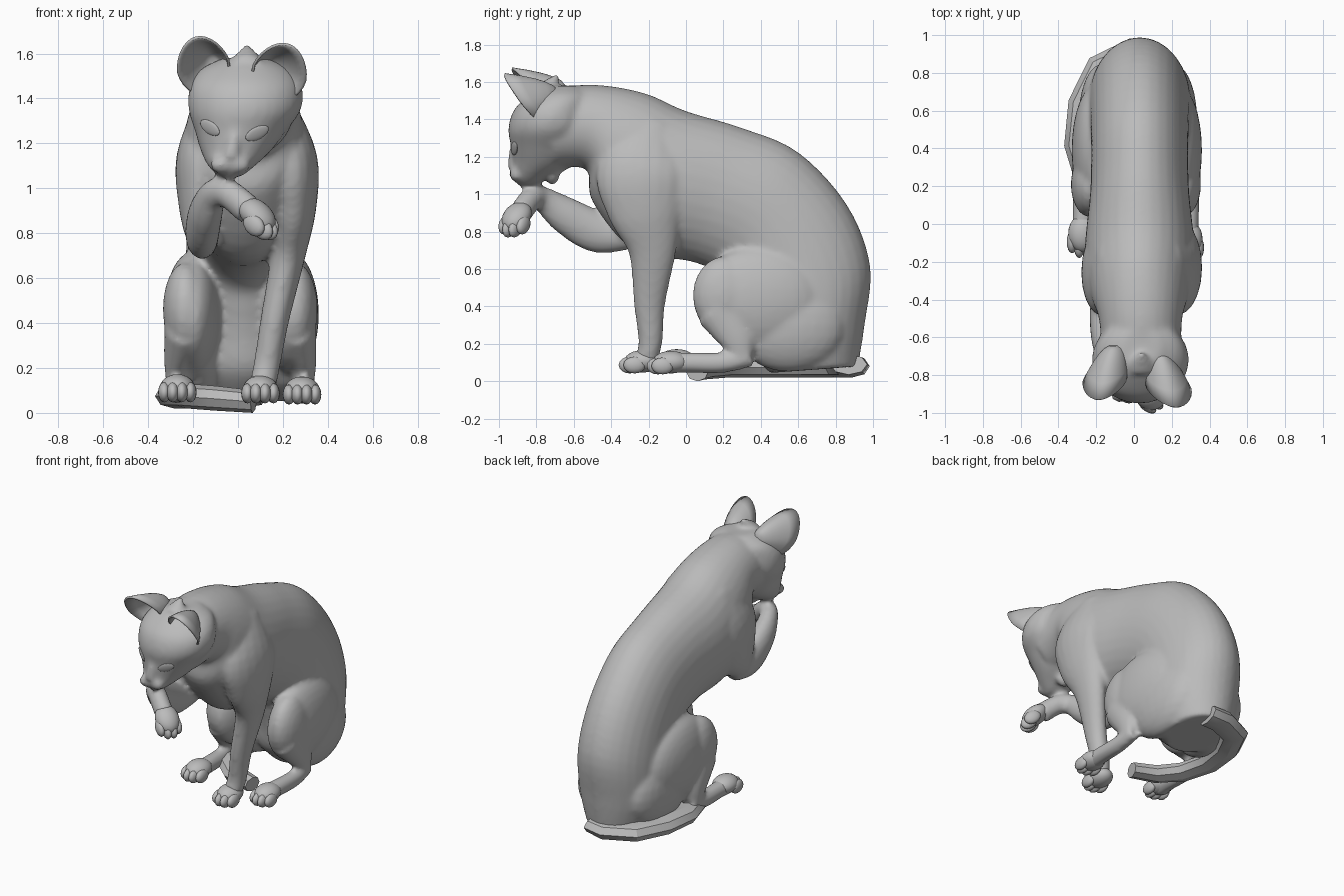
import bpy, bmesh, math
from mathutils import Vector, Matrix

if "Cube" in bpy.data.objects:
    bpy.data.objects.remove(bpy.data.objects["Cube"])

fur = bpy.data.materials.new("grey_fur")
fur.diffuse_color = (0.5, 0.5, 0.5, 1)
fur.use_nodes = True
fur.node_tree.nodes["Principled BSDF"].inputs["Base Color"].default_value = fur.diffuse_color


def smooth_rows(rows, steps=5):
    """Catmull-Rom interpolation of any row of numbers."""
    rows = [Vector(r) for r in rows]
    out = []
    for i in range(len(rows) - 1):
        p0, p1 = rows[max(i - 1, 0)], rows[i]
        p2, p3 = rows[i + 1], rows[min(i + 2, len(rows) - 1)]
        for s in range(steps):
            t = s / steps
            out.append(0.5 * (2 * p1 + (p2 - p0) * t + (2 * p0 - 5 * p1 + 4 * p2 - p3) * t * t
                              + (3 * p1 - p0 - 3 * p2 + p3) * t ** 3))
    return out + [rows[-1]]


def skin(bm, frames, sides):
    """Closed loft through (centre, side vector, up vector) frames."""
    rings = []
    for c, a, b in frames:
        rings.append([bm.verts.new(c + a * math.cos(k * math.tau / sides) + b * math.sin(k * math.tau / sides))
                      for k in range(sides)])
    faces = [bm.faces.new(rings[0]), bm.faces.new(rings[-1][::-1])]
    for r, q in zip(rings, rings[1:]):
        for k in range(sides):
            n = (k + 1) % sides
            faces.append(bm.faces.new((r[k], q[k], q[n], r[n])))
    bmesh.ops.recalc_face_normals(bm, faces=faces)


def profile_loft(bm, rows, sides=32):
    """Rows: x, y and z of one edge, y and z of the opposite edge, half width."""
    frames = []
    for x, y1, z1, y2, z2, w in smooth_rows(rows):
        frames.append((Vector((x, (y1 + y2) / 2, (z1 + z2) / 2)), Vector((w, 0, 0)),
                       Vector((0, (y1 - y2) / 2, (z1 - z2) / 2))))
    skin(bm, frames, sides)


def limb(bm, rows, sides=20, steps=5, ref=(1, 0, 0)):
    """Rows: x, y, z, radius along ref, radius across it."""
    pts = smooth_rows(rows, steps)
    frames = []
    for i, p in enumerate(pts):
        t = (pts[min(i + 1, len(pts) - 1)] - pts[max(i - 1, 0)])
        t = Vector(t[:3]).normalized()
        a = Vector(ref)
        a = (a - t * a.dot(t)).normalized()
        frames.append((Vector(p[:3]), a * p[3], t.cross(a) * p[4]))
    skin(bm, frames, sides)


def ball(bm, loc, scale, rot=None, seg=24):
    m = Matrix.Translation(loc) @ (rot or Matrix()) @ Matrix.Diagonal((*scale, 1))
    bmesh.ops.create_uvsphere(bm, u_segments=seg, v_segments=seg // 2, radius=1, matrix=m)


def finish(bm, name, angle=40):
    me = bpy.data.meshes.new(name)
    bm.to_mesh(me)
    bm.free()
    me.materials.append(fur)
    ob = bpy.data.objects.new(name, me)
    bpy.context.collection.objects.link(ob)
    bpy.ops.object.select_all(action='DESELECT')
    ob.select_set(True)
    bpy.context.view_layer.objects.active = ob
    bpy.ops.object.shade_smooth_by_angle(angle=math.radians(angle))
    return ob


# Torso: back edge, belly edge, half width
bm = bmesh.new()
profile_loft(bm, [
    (0.04, -0.74, 1.57, -0.70, 1.14, 0.21),
    (0.035, -0.48, 1.585, -0.53, 1.13, 0.22),
    (0.03, -0.22, 1.54, -0.50, 0.96, 0.26),
    (0.03, 0.00, 1.445, -0.28, 0.70, 0.29),
    (0.03, 0.30, 1.355, 0.03, 0.64, 0.262),
    (0.03, 0.60, 1.225, 0.20, 0.56, 0.257),
    (0.03, 0.86, 0.945, 0.25, 0.45, 0.262),
    (0.03, 0.985, 0.62, 0.28, 0.34, 0.27),
    (0.03, 0.955, 0.30, 0.32, 0.18, 0.265),
    (0.03, 0.92, 0.08, 0.45, 0.045, 0.20)])

# Head: face edge, nape edge, half width from chin to crown
profile_loft(bm, [
    (-0.03, -0.90, 1.05, -0.78, 1.06, 0.05),
    (-0.03, -0.925, 1.09, -0.70, 1.10, 0.10),
    (-0.01, -0.925, 1.17, -0.60, 1.16, 0.155),
    (0.01, -0.935, 1.25, -0.55, 1.25, 0.20),
    (0.03, -0.95, 1.35, -0.50, 1.35, 0.25),
    (0.035, -0.92, 1.45, -0.50, 1.45, 0.25),
    (0.035, -0.84, 1.53, -0.50, 1.53, 0.20),
    (0.035, -0.77, 1.58, -0.55, 1.58, 0.10)])
for s in (-1, 1):
    ball(bm, (-0.035 + 0.04 * s, -0.905, 1.105), (0.05, 0.04, 0.04))  # muzzle
ball(bm, (0.0, -0.715, 1.11), (0.06, 0.04, 0.06))                     # throat tuft
limb(bm, [(0.0, -0.90, 1.30, 0.035, 0.03), (-0.02, -0.92, 1.20, 0.03, 0.03),
          (-0.035, -0.93, 1.135, 0.035, 0.025)])                      # nose bridge
limb(bm, [(0.04, -0.78, 1.55, 0.07, 0.04), (0.04, -0.73, 1.59, 0.05, 0.03),
          (0.04, -0.68, 1.635, 0.015, 0.015)])                        # crown tuft

# Standing front leg
limb(bm, [(0.15, -0.19, 1.36, 0.10, 0.15), (0.225, -0.23, 1.13, 0.128, 0.25),
          (0.245, -0.215, 0.92, 0.105, 0.21), (0.222, -0.18, 0.70, 0.078, 0.13),
          (0.165, -0.195, 0.42, 0.064, 0.085), (0.13, -0.19, 0.22, 0.06, 0.065),
          (0.11, -0.21, 0.12, 0.06, 0.06)])

# Raised front leg: upper arm, then forearm
limb(bm, [(-0.09, -0.19, 1.36, 0.10, 0.15), (-0.16, -0.24, 1.13, 0.115, 0.24),
          (-0.17, -0.30, 0.93, 0.095, 0.19), (-0.16, -0.36, 0.79, 0.075, 0.10)])
limb(bm, [(-0.15, -0.29, 0.765, 0.06, 0.06), (-0.16, -0.47, 0.795, 0.11, 0.075),
          (-0.145, -0.64, 0.885, 0.10, 0.075), (-0.11, -0.76, 0.97, 0.07, 0.06),
          (-0.05, -0.82, 0.98, 0.065, 0.06), (0.05, -0.885, 0.90, 0.068, 0.06)], ref=(0, 0, 1))

# Hind legs: thigh, knee, haunch, shank, long foot
for s in (-1, 1):
    ball(bm, (0.015 + 0.215 * s, 0.39, 0.44), (0.13, 0.35, 0.28), seg=32)
    ball(bm, (0.01 + 0.245 * s, 0.21, 0.46), (0.10, 0.175, 0.21))
    ball(bm, (0.02 + 0.19 * s, 0.55, 0.30), (0.125, 0.30, 0.25))
    limb(bm, [(0.01 + 0.25 * s, 0.18, 0.38, 0.09, 0.13), (0.01 + 0.28 * s, 0.27, 0.24, 0.06, 0.10),
              (0.01 + 0.28 * s, 0.30, 0.13, 0.05, 0.06)])
    limb(bm, [(0.01 + 0.28 * s, 0.35, 0.13, 0.045, 0.05), (0.01 + 0.285 * s, 0.20, 0.10, 0.05, 0.055),
              (0.01 + 0.28 * s, 0.02, 0.10, 0.055, 0.055), (0.28 * s, -0.08, 0.10, 0.06, 0.055)])

body = finish(bm, "body", 180)
rm = body.modifiers.new("blend", 'REMESH')
rm.mode, rm.voxel_size, rm.use_smooth_shade = 'VOXEL', 0.016, True
sm = body.modifiers.new("soften", 'SMOOTH')
sm.factor, sm.iterations = 0.5, 6


# Paws: a pad with four toes, pointing along -y before rotation
def paw(name, loc, rot=None):
    bm = bmesh.new()
    ball(bm, (0, 0.01, 0.012), (0.078, 0.10, 0.06))
    for i, x in enumerate((-0.058, -0.02, 0.02, 0.058)):
        ball(bm, (x, -0.06 if i in (1, 2) else -0.035, -0.008), (0.028, 0.06, 0.045), seg=16)
    bm.transform(Matrix.Translation(loc) @ (rot or Matrix()))
    finish(bm, name, 180)


paw("standing_front_paw", (0.10, -0.24, 0.095))
paw("left_hind_paw", (0.285, -0.09, 0.09))
paw("right_hind_paw", (-0.27, -0.06, 0.10))
aim = Vector((0.09, -0.06, -0.09)).to_track_quat('-Y', 'Z').to_matrix().to_4x4()
paw("raised_front_paw", (0.085, -0.905, 0.865), aim)

# Tail wrapped round the right side, faceted
bm = bmesh.new()
limb(bm, [(0.10, 0.87, 0.09, 0.055, 0.10), (0.0, 0.885, 0.08, 0.06, 0.10), (-0.17, 0.81, 0.08, 0.06, 0.095),
          (-0.26, 0.63, 0.08, 0.06, 0.09), (-0.285, 0.42, 0.075, 0.055, 0.085),
          (-0.23, 0.22, 0.075, 0.055, 0.08), (-0.10, 0.10, 0.065, 0.055, 0.07),
          (0.07, 0.06, 0.05, 0.05, 0.06)], sides=8, steps=1, ref=(0, 0, 1))
finish(bm, "tail", 30)


# Ears: thin deep cups, rim slanting so they open forward and down
def ear(name, loc, tilt, width, inward):
    bm = bmesh.new()
    rings, n = [], 28
    for t in (0.02, 0.1, 0.25, 0.45, 0.7, 1.0):
        r = t ** 0.4
        ring = []
        for k in range(n):
            a = k * math.tau / n
            up = math.sin(a)
            ring.append(bm.verts.new((r * math.cos(a) * width * (1 - 0.15 * max(up, 0)) + inward * (1 - t),
                                      0.19 * (1 - t) - 0.10 * up * t, r * up * 0.135)))
        rings.append(ring)
    bm.faces.new(rings[0])
    for r, q in zip(rings, rings[1:]):
        for k in range(n):
            bm.faces.new((r[k], q[k], q[(k + 1) % n], r[(k + 1) % n]))
    bmesh.ops.recalc_face_normals(bm, faces=bm.faces[:])
    bm.transform(Matrix.Translation(loc) @ Matrix.Rotation(tilt, 4, 'Y'))
    ob = finish(bm, name, 60)
    so = ob.modifiers.new("thickness", 'SOLIDIFY')
    so.thickness = 0.012


ear("right_ear", (-0.155, -0.83, 1.545), -0.25, 0.12, 0.05)
ear("left_ear", (0.185, -0.87, 1.515), 0.3, 0.125, -0.05)

# Almond eyes lying on the face, slanting down to the nose
body_eval = body.evaluated_get(bpy.context.evaluated_depsgraph_get())
for name, x, z, s in (("right_eye", -0.125, 1.27, 1), ("left_eye", 0.085, 1.245, -1)):
    hit, spot, normal, _ = body_eval.ray_cast(Vector((x, -2, z)), Vector((0, 1, 0)))
    bm = bmesh.new()
    rot = normal.to_track_quat('-Y', 'Z').to_matrix().to_4x4() @ Matrix.Rotation(0.45 * s, 4, 'Y')
    ball(bm, spot, (0.058, 0.008, 0.03), rot)
    finish(bm, name, 180)
